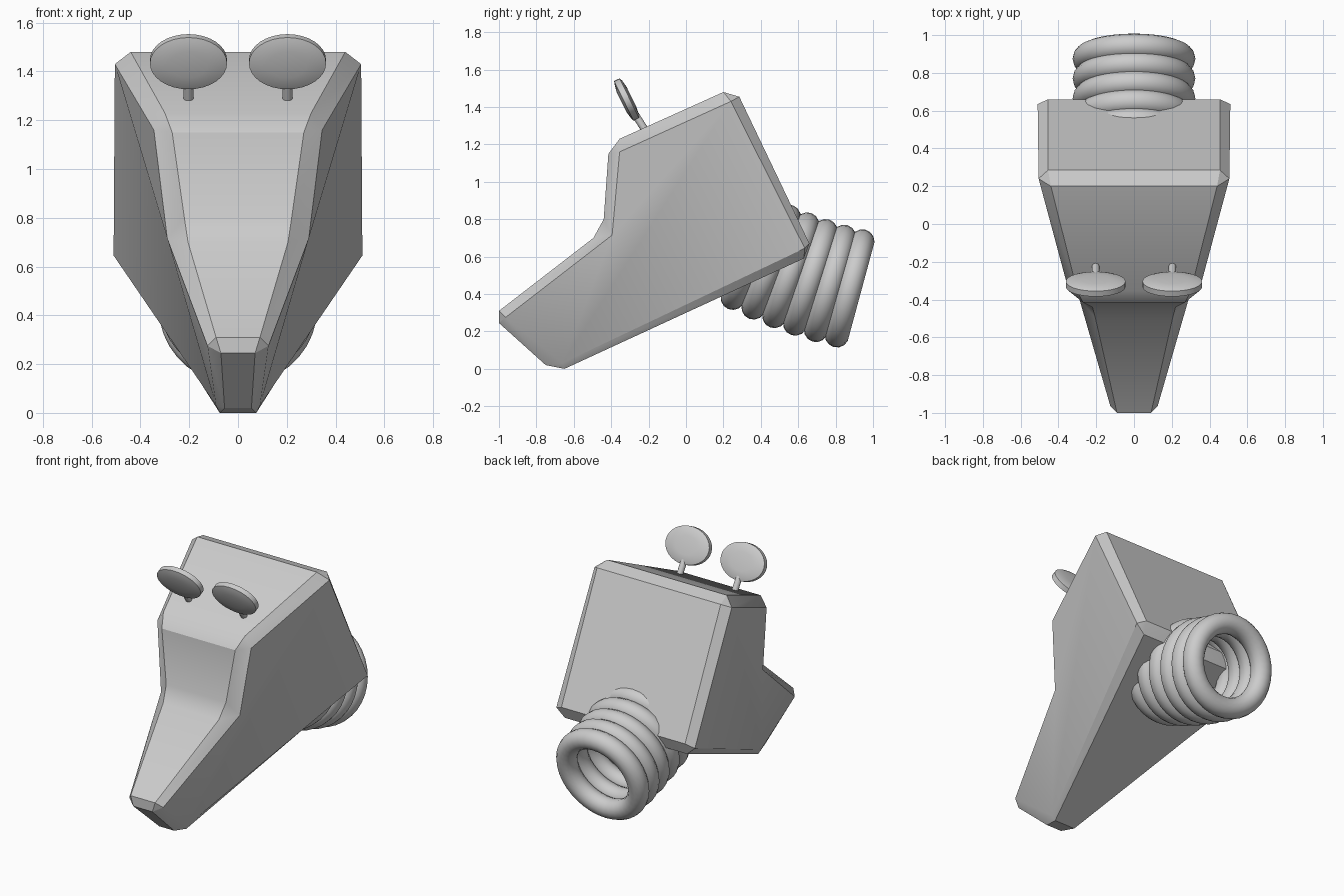
import bpy, bmesh, math
from mathutils import Vector

if "Cube" in bpy.data.objects:
    bpy.data.objects.remove(bpy.data.objects["Cube"], do_unlink=True)

grey = bpy.data.materials.new("plain grey")
grey.use_nodes = True
grey.diffuse_color = (0.6, 0.6, 0.6, 1)
grey.node_tree.nodes["Principled BSDF"].inputs["Base Color"].default_value = (0.6, 0.6, 0.6, 1)


def finish(obj, name, angle=30):
    obj.name = obj.data.name = name
    obj.data.materials.clear()
    obj.data.materials.append(grey)
    bpy.ops.object.select_all(action="DESELECT")
    obj.select_set(True)
    bpy.context.view_layer.objects.active = obj
    bpy.ops.object.shade_smooth_by_angle(angle=math.radians(angle))
    return obj


def from_bmesh(bm, name, angle=30):
    bmesh.ops.recalc_face_normals(bm, faces=bm.faces)
    mesh = bpy.data.meshes.new(name)
    bm.to_mesh(mesh)
    bm.free()
    obj = bpy.data.objects.new(name, mesh)
    bpy.context.collection.objects.link(obj)
    return finish(obj, name, angle)


# Head: each chamfered corner has a side point and two centre panel points (half width, y, z)
corners = [
    ((.125, -.965, .275), (.09, -1, .31), (.07, -1, .245)),      # snout tip
    ((.09, -.66, .03), (.055, -.75, .02), (.075, -.65, 0)),      # chin
    ((.51, .635, .645), (.45, .63, .59), (.455, .66, .67)),      # lower back
    ((.505, .24, 1.43), (.455, .285, 1.455), (.44, .2, 1.48)),   # upper back
    ((.345, -.355, 1.16), (.30, -.355, 1.23), (.27, -.415, 1.15)),  # brow
    ((.29, -.395, .715), (.22, -.44, .8), (.205, -.495, .7)),    # bridge of snout
]
bm = bmesh.new()
sides = []
for s in (-1, 1):
    sides.append([[bm.verts.new((s * x, y, z)) for x, y, z in c] for c in corners])
count = len(corners)
for ring in sides:
    bm.faces.new([c[0] for c in ring])
    for i, (side, first, second) in enumerate(ring):
        after = ring[(i + 1) % count]
        bm.faces.new((side, first, second))
        bm.faces.new((side, second, after[1], after[0]))
for i in range(count):
    a, b = sides[0][i], sides[1][i]
    c, d = sides[0][(i + 1) % count], sides[1][(i + 1) % count]
    bm.faces.new((a[1], b[1], b[2], a[2]))
    bm.faces.new((a[2], b[2], d[1], c[1]))
from_bmesh(bm, "head")

# Neck: a stack of fat rings that gradually tilts into the head
ring_count = 6
for i in range(ring_count):
    t = i / (ring_count - 1)
    centre = Vector((0, .875 - .525 * t, .43 + .12 * t + .07 * t * t))
    axis = Vector((0, .96, -.26 - .14 * t))
    bpy.ops.mesh.primitive_torus_add(
        location=centre, rotation=axis.to_track_quat("Z", "Y").to_euler(),
        major_segments=36, minor_segments=14, major_radius=.26, minor_radius=.065)
    finish(bpy.context.object, f"neck_ring_{i + 1}", 60)

# Ears: oval dishes on short stems
ear_axis = Vector((0, -.9, -.44))
for s, label in ((1, "left"), (-1, "right")):
    bm = bmesh.new()
    rings = []
    for scale, height in ((.5, -.03), (.85, -.024), (1, -.016), (1, .016), (.85, .022), (.5, .03)):
        rings.append([bm.verts.new((.158 * scale * math.cos(a), .118 * scale * math.sin(a), height))
                      for a in (k * math.tau / 32 for k in range(32))])
    for lower, upper in zip(rings, rings[1:]):
        for k in range(32):
            n = (k + 1) % 32
            bm.faces.new((lower[k], lower[n], upper[n], upper[k]))
    bm.faces.new(rings[0])
    bm.faces.new(rings[-1])
    ear = from_bmesh(bm, f"{label}_ear", 40)
    ear.location = (s * .203, -.318, 1.44)
    ear.rotation_euler = ear_axis.to_track_quat("Z", "Y").to_euler()

    # Stem joining the ear to the top of the head
    top, base = Vector((s * .203, -.275, 1.365)), Vector((s * .203, -.205, 1.255))
    bpy.ops.mesh.primitive_cylinder_add(
        vertices=16, radius=.02, depth=(top - base).length, location=(top + base) / 2,
        rotation=(top - base).to_track_quat("Z", "Y").to_euler())
    finish(bpy.context.object, f"{label}_ear_stem")
